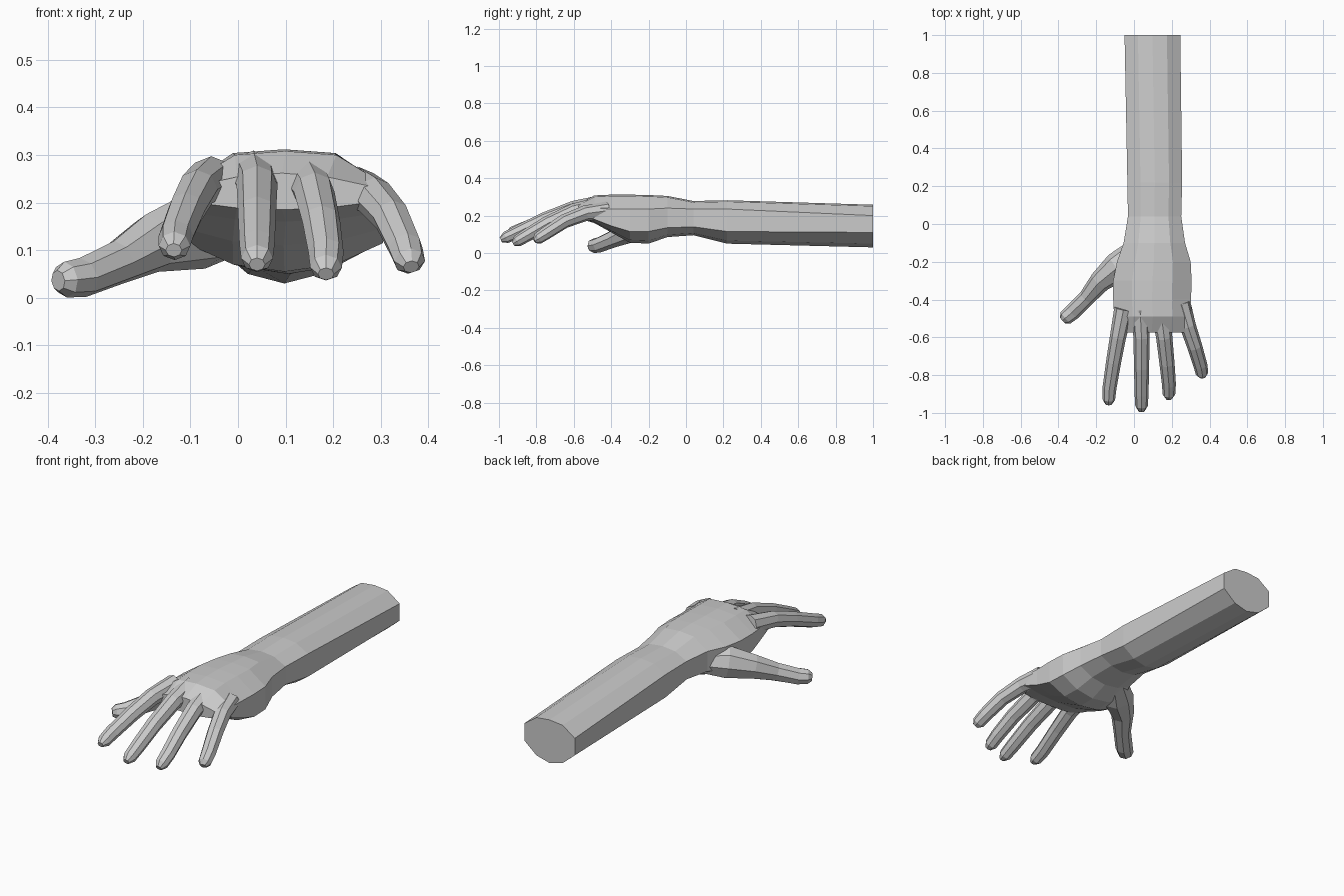
import bpy, bmesh, math
from mathutils import Vector

if "Cube" in bpy.data.objects:
    bpy.data.objects.remove(bpy.data.objects["Cube"])

skin = bpy.data.materials.new("plain_grey")
skin.diffuse_color = (0.6, 0.6, 0.6, 1)
skin.use_nodes = True
skin.node_tree.nodes["Principled BSDF"].inputs["Base Color"].default_value = skin.diffuse_color


def loft(name, rings):
    """Closed flat-faced body through rings of equal point count."""
    bm = bmesh.new()
    loops = [[bm.verts.new(p) for p in r] for r in rings]
    n = len(loops[0])
    for a, b in zip(loops, loops[1:]):
        for i in range(n):
            j = (i + 1) % n
            bm.faces.new((a[i], a[j], b[j], b[i]))
    bm.faces.new(loops[0])
    bm.faces.new(loops[-1])
    bmesh.ops.recalc_face_normals(bm, faces=bm.faces)
    mesh = bpy.data.meshes.new(name)
    bm.to_mesh(mesh)
    bm.free()
    mesh.materials.append(skin)
    ob = bpy.data.objects.new(name, mesh)
    bpy.context.collection.objects.link(ob)
    return ob


def section(y, xl, xr, top, bot, up, low):
    """Ten-sided arm or palm cross-section."""
    w, m = xr - xl, (xl + xr) / 2
    edge = bot + (low - bot) * 0.25
    crown = top - 0.008
    return [(xl, y, low), (xl, y, up), (xl + .24 * w, y, crown), (m, y, top),
            (xr - .24 * w, y, crown), (xr, y, up), (xr, y, low),
            (xr - .24 * w, y, edge), (m, y, bot), (xl + .24 * w, y, edge)]


def digit(name, path, sizes, sides=8):
    """Tapered tube along a path; sizes are (half width, half height)."""
    pts = [Vector(p) for p in path]
    sizes = list(sizes)
    # extra ring close to the end rounds the fingertip
    pts.insert(-1, pts[-2].lerp(pts[-1], 0.7))
    sizes.insert(-1, tuple(s * 0.9 for s in sizes[-2]))
    rings = []
    for i, p in enumerate(pts):
        d = (pts[min(i + 1, len(pts) - 1)] - pts[max(i - 1, 0)]).normalized()
        side = d.cross(Vector((0, 0, 1))).normalized()
        up = side.cross(d)
        w, h = sizes[i]
        rings.append([p + side * w * math.sin(2 * math.pi * k / sides)
                      + up * h * math.cos(2 * math.pi * k / sides)
                      for k in range(sides)])
    return loft(name, rings)


# Forearm, wrist and palm: y, left, right, top, bottom, side upper, side lower
hand = loft("hand_and_forearm", [section(*r) for r in [
    (1.00, -.05, .245, .258, .03, .20, .11),
    (0.22, -.035, .255, .282, .05, .235, .115),
    (0.04, -.032, .25, .278, .095, .235, .14),
    (-.10, -.055, .27, .305, .085, .24, .135),
    (-.20, -.09, .30, .31, .05, .235, .115),
    (-.30, -.11, .305, .312, .055, .235, .115),
    (-.40, -.11, .302, .312, .11, .235, .145),
    (-.49, -.105, .305, .308, .16, .24, .18),
    (-.575, -.09, .275, .262, .185, .235, .20),
]])

# Four fingers
finger_sizes = [(.05, .048), (.043, .042), (.040, .038), (.037, .035), (.017, .015)]
fingers = {
    "index_finger": [(-.055, -.45, .25), (-.085, -.60, .228), (-.108, -.73, .185),
                     (-.13, -.87, .13), (-.135, -.955, .10)],
    "middle_finger": [(.032, -.45, .262), (.04, -.60, .237), (.04, -.76, .178),
                      (.04, -.90, .112), (.04, -.99, .07)],
    "ring_finger": [(.14, -.45, .255), (.16, -.60, .223), (.175, -.74, .16),
                    (.185, -.85, .095), (.185, -.925, .05)],
    "little_finger": [(.25, -.42, .228), (.285, -.54, .212), (.322, -.65, .17),
                      (.352, -.75, .105), (.364, -.81, .065)],
}
parts = [digit(n, p, finger_sizes) for n, p in fingers.items()]

# Thumb
parts.append(digit("thumb", [
    (.02, -.13, .16), (-.08, -.225, .145), (-.18, -.305, .115),
    (-.25, -.39, .075), (-.325, -.465, .043), (-.378, -.51, .036)],
    [(.06, .06), (.082, .085), (.058, .063), (.044, .047), (.044, .042), (.022, .022)]))

# Fuse the digits into the palm as one skin
bpy.context.view_layer.objects.active = hand
for part in parts:
    mod = hand.modifiers.new("join_" + part.name, 'BOOLEAN')
    mod.operation, mod.solver, mod.object = 'UNION', 'EXACT', part
    bpy.ops.object.modifier_apply(modifier=mod.name)
    bpy.data.objects.remove(part)
